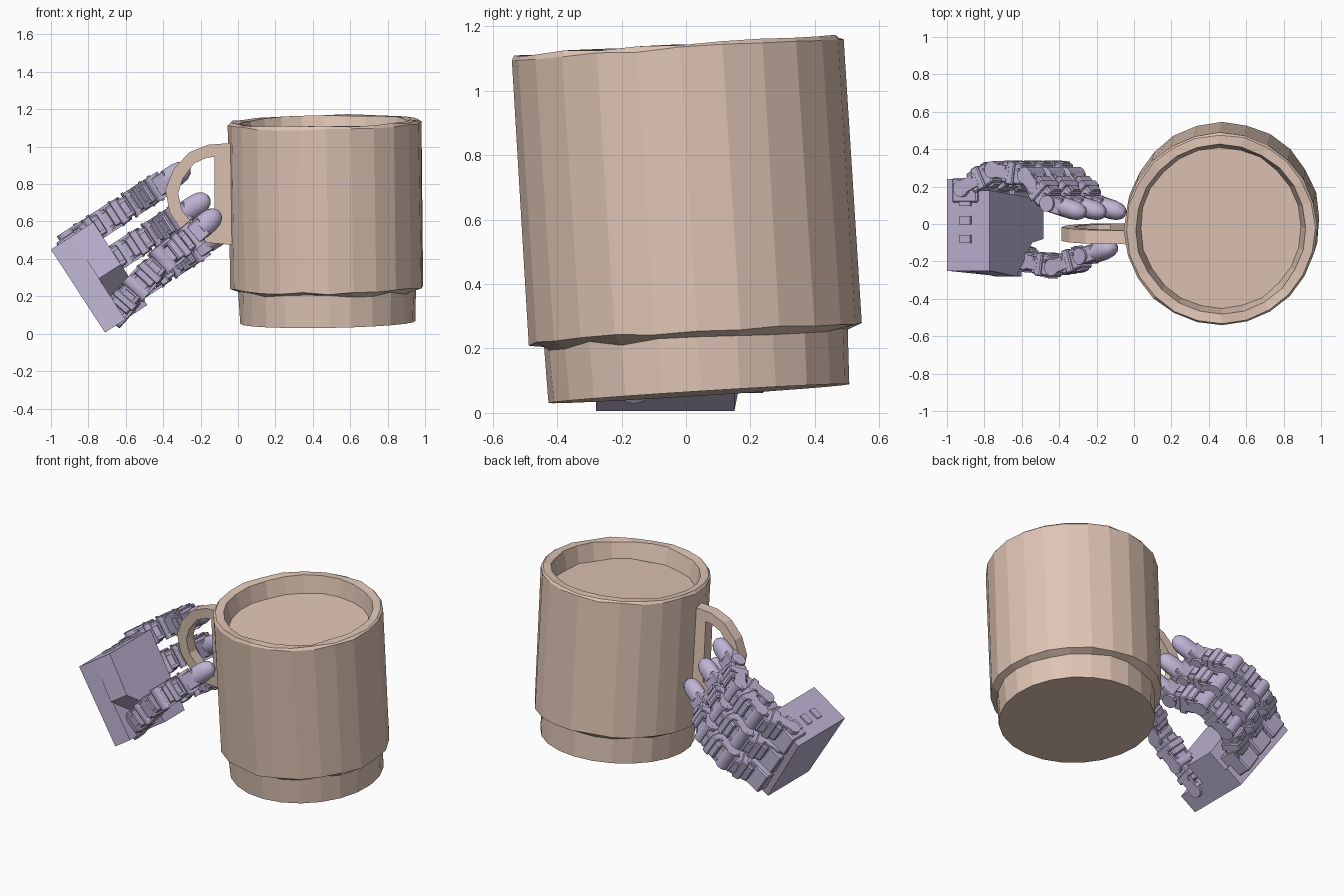
import bpy, bmesh, math, random
from mathutils import Vector, Matrix

if "Cube" in bpy.data.objects:
    bpy.data.objects.remove(bpy.data.objects["Cube"])

random.seed(4)

def material(name, color):
    m = bpy.data.materials.new(name)
    m.diffuse_color = color
    m.use_nodes = True
    m.node_tree.nodes["Principled BSDF"].inputs["Base Color"].default_value = m.diffuse_color
    return m

CLAY = material("clay", (0.74, 0.56, 0.46, 1))
LILAC = material("lilac", (0.52, 0.46, 0.66, 1))

def finish(bm, name, mat):
    bmesh.ops.recalc_face_normals(bm, faces=bm.faces)
    me = bpy.data.meshes.new(name)
    bm.to_mesh(me)
    bm.free()
    me.materials.append(mat)
    ob = bpy.data.objects.new(name, me)
    bpy.context.collection.objects.link(ob)
    return ob

def prism(bm, pts_a, pts_b):
    """Solid between two matching polygons."""
    a = [bm.verts.new(p) for p in pts_a]
    b = [bm.verts.new(p) for p in pts_b]
    bm.faces.new(a)
    bm.faces.new(b)
    n = len(a)
    for i in range(n):
        j = (i + 1) % n
        bm.faces.new((a[i], a[j], b[j], b[i]))

# ---- Mug: faceted rings turned about a slightly leaning axis
def build_mug():
    n = 24
    axis = Vector((-0.017, -0.0675, 1.0775))
    place = Matrix.Translation((0.48, 0.04, 0.06)) @ axis.to_track_quat('Z', 'Y').to_matrix().to_4x4()
    # radius, height, roughness of the worn edge
    profile = [(0.468, 0, 0), (0.477, 0.168, 0.010), (0.519, 0.188, 0.008),
               (0.519, 1.066, 0.005), (0.507, 1.080, 0.005), (0.458, 1.076, 0.007),
               (0.435, 0.965, 0.008)]
    bm = bmesh.new()
    rings = []
    for r, z, wear in profile:
        ring = []
        for i in range(n):
            a = math.tau * i / n
            rr = r - random.random() * wear
            zz = z + random.uniform(-wear, wear)
            ring.append(bm.verts.new(place @ Vector((rr * math.cos(a), rr * math.sin(a), zz))))
        rings.append(ring)
    for lo, hi in zip(rings, rings[1:]):
        for i in range(n):
            j = (i + 1) % n
            bm.faces.new((lo[i], lo[j], hi[j], hi[i]))
    bm.faces.new(rings[0])
    bm.faces.new(rings[-1])
    finish(bm, "mug", CLAY)

# ---- Handle: D-shaped loop with a straight strip against the mug
def build_handle():
    outer = [(-0.03, 1.02), (-0.16, 1.01), (-0.26, 0.97), (-0.345, 0.88), (-0.388, 0.77),
             (-0.366, 0.65), (-0.30, 0.55), (-0.21, 0.49), (-0.03, 0.475)]
    inner = [(-0.125, 0.946), (-0.17, 0.94), (-0.235, 0.91), (-0.295, 0.83), (-0.32, 0.75),
             (-0.30, 0.66), (-0.25, 0.60), (-0.19, 0.56), (-0.125, 0.55)]
    bm = bmesh.new()
    def row(pts, side):
        return [bm.verts.new((x, -0.035 - 0.07 * (z - 0.5) + side * 0.037, z)) for x, z in pts]
    loops = [row(outer, -1), row(outer, 1), row(inner, 1), row(inner, -1)]
    n = len(outer)
    for k in range(4):
        a, b = loops[k], loops[(k + 1) % 4]
        for i in range(n):
            j = (i + 1) % n
            bm.faces.new((a[i], a[j], b[j], b[i]))
    finish(bm, "handle", CLAY)

# ---- Hand frame: u across the palm, t out of the palm, y toward the knuckles
O = Vector((-1.0, 0, 0.45))
W = Vector((0.545, 0, -0.838))
T = Vector((0.838, 0, 0.545))

def hand(u, t, y):
    return O + W * u + T * t + Vector((0, y, 0))

def box(bm, frame, center, size, bevel=0.0):
    m = frame @ Matrix.Translation(center) @ Matrix.Diagonal((*size, 1))
    verts = bmesh.ops.create_cube(bm, size=1, matrix=m)["verts"]
    if bevel:
        edges = {e for v in verts for e in v.link_edges}
        bmesh.ops.bevel(bm, geom=list(edges), offset=bevel, segments=1, affect='EDGES')

def pin(bm, frame, center, radius, length, sides=12):
    m = frame @ Matrix.Translation(center) @ Matrix.Rotation(math.pi / 2, 4, 'X')
    bmesh.ops.create_cone(bm, cap_ends=True, segments=sides, radius1=radius,
                          radius2=radius, depth=length, matrix=m)

def link_frame(p0, p1, side):
    x = (p1 - p0).normalized()
    z = x.cross(side).normalized()
    y = z.cross(x)
    m = Matrix((x, y, z)).transposed().to_4x4()
    return Matrix.Translation(p0) @ m, (p1 - p0).length

def add_link(bm, p0, p1, side, w=0.135, h=0.115):
    """Servo housing, side brackets, hinge pin and screws."""
    f, L = link_frame(p0, p1, side)
    box(bm, f, (L * 0.56, 0, 0), (L * 0.62, w * 0.86, h), 0.008)
    box(bm, f, (L * 0.10, 0, 0), (L * 0.36, w * 0.6, h * 0.7))
    box(bm, f, (L * 0.55, 0, 0), (L * 0.22, w * 1.05, h * 1.1), 0.006)
    for s in (-1, 1):
        box(bm, f, (L * 0.2, s * w * 0.48, 0), (L * 0.62, 0.014, h * 0.62))
        box(bm, f, (L * 0.74, 0, s * h * 0.52), (L * 0.16, w * 0.5, 0.016))
        for k in (0.4, 0.8):
            pin(bm, f, (L * k, s * w * 0.5, h * 0.2), 0.009, 0.02, 6)
    pin(bm, f, (0, 0, 0), h * 0.4, w * 1.06)

def add_tip(bm, p0, p1, side, r=0.052):
    """Rounded rubber fingertip on a short bracket."""
    f, L = link_frame(p0, p1, side)
    box(bm, f, (L * 0.2, 0, 0), (L * 0.4, 0.11, 0.09), 0.006)
    pin(bm, f, (0, 0, 0), 0.045, 0.14)
    rings = []
    n = 14
    for x, s in ((L * 0.3, 1), (L * 0.62, 1), (L * 0.8, 0.9), (L * 0.93, 0.65), (L, 0.25)):
        rings.append([bm.verts.new(f @ Vector((x, 1.15 * r * s * math.cos(a), r * s * math.sin(a))))
                      for a in (math.tau * i / n for i in range(n))])
    for a, b in zip(rings, rings[1:]):
        for i in range(n):
            bm.faces.new((a[i], a[(i + 1) % n], b[(i + 1) % n], b[i]))
    bm.faces.new(rings[0])
    bm.faces.new(rings[-1])

def build_finger(name, path, side):
    bm = bmesh.new()
    for a, b in zip(path[:-2], path[1:-1]):
        add_link(bm, a, b, side)
    add_tip(bm, path[-2], path[-1], side)
    ob = finish(bm, name, LILAC)
    bpy.ops.object.select_all(action='DESELECT')
    ob.select_set(True)
    bpy.context.view_layer.objects.active = ob
    bpy.ops.object.shade_smooth_by_angle(angle=math.radians(32))

# ---- Palm: full back shell plus a front block cut away for the thumb
def build_palm():
    shells = [
        (0.0, 0.13, [(0, -0.25), (0.53, -0.28), (0.53, 0.15), (0, 0.24)]),
        (0.13, 0.27, [(0, -0.25), (0.27, -0.28), (0.42, -0.10), (0.53, -0.08), (0.53, 0.13), (0, 0.18)]),
    ]
    bm = bmesh.new()
    for t0, t1, pts in shells:
        prism(bm, [hand(u, t0, y) for u, y in pts], [hand(u, t1, y) for u, y in pts])
    # sockets on the upper end and knuckle mounts
    frame = Matrix((W, T, Vector((0, 1, 0)))).transposed().to_4x4()
    frame = Matrix.Translation(O) @ frame
    for y in (-0.08, 0.02, 0.12):
        box(bm, frame, (0, 0.12, y), (0.025, 0.07, 0.045))
    for u in (0.06, 0.24, 0.42):
        box(bm, frame, (u, 0.12, 0.18), (0.15, 0.16, 0.13), 0.008)
    finish(bm, "palm", LILAC)

build_mug()
build_handle()
build_palm()

# ---- Three curled fingers
curl = [(0.11, 0.19), (0.31, 0.29), (0.52, 0.26), (0.66, 0.11), (0.86, 0.055)]
for name, u in (("upper_finger", 0.03), ("middle_finger", 0.225), ("lower_finger", 0.42)):
    build_finger(name, [hand(u, t, y) for t, y in curl], W)

# ---- Thumb closing on the front of the handle
thumb = [(-0.66, -0.16, 0.11), (-0.54, -0.20, 0.25), (-0.40, -0.23, 0.40),
         (-0.25, -0.17, 0.52), (-0.10, -0.12, 0.65)]
build_finger("thumb", [Vector(p) for p in thumb], W)
